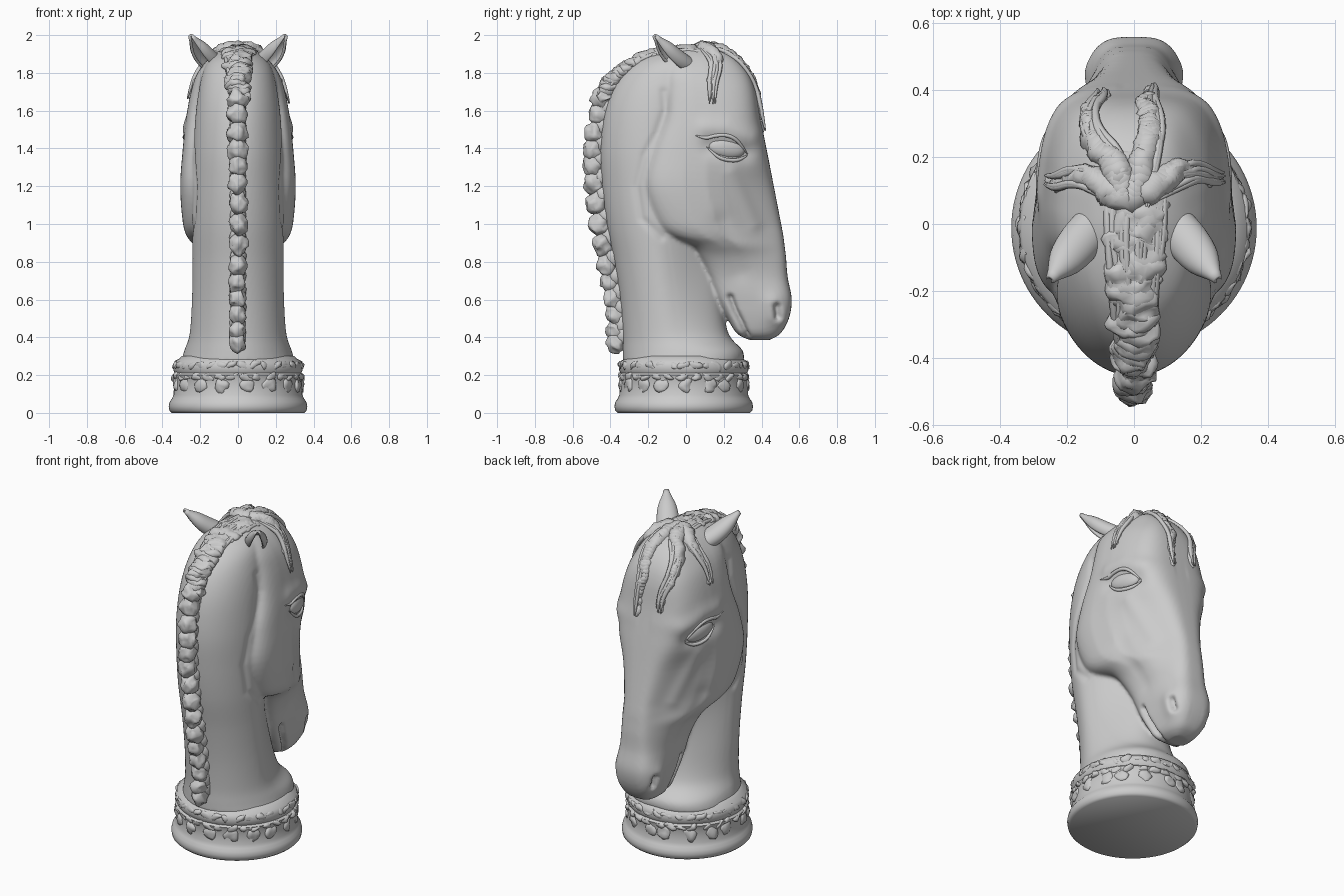
import bpy, bmesh, math, random
from mathutils import Vector, Matrix, noise
from mathutils.bvhtree import BVHTree

if "Cube" in bpy.data.objects:
    bpy.data.objects.remove(bpy.data.objects["Cube"])

random.seed(4)


def finish(bm, name):
    bmesh.ops.recalc_face_normals(bm, faces=bm.faces)
    me = bpy.data.meshes.new(name)
    bm.to_mesh(me)
    bm.free()
    me.shade_smooth()
    ob = bpy.data.objects.new(name, me)
    bpy.context.collection.objects.link(ob)
    return ob


def spline(pts, t):
    """Catmull-Rom sample of a list of tuples, t in 0..1"""
    f = t * (len(pts) - 1)
    i = min(int(f), len(pts) - 2)
    u = f - i
    a, b, c, d = (pts[max(0, min(len(pts) - 1, i + k))] for k in (-1, 0, 1, 2))
    return [0.5 * (2 * q + (r - p) * u + (2 * p - 5 * q + 4 * r - s) * u * u
            + (3 * q - p - 3 * r + s) * u ** 3) for p, q, r, s in zip(a, b, c, d)]


def skin(bm, rings):
    for r0, r1 in zip(rings, rings[1:]):
        for i in range(len(r0)):
            j = (i + 1) % len(r0)
            bm.faces.new((r0[i], r0[j], r1[j], r1[i]))
    bm.faces.new(rings[0])
    bm.faces.new(rings[-1])


def loft(bm, stations, n_rear, n_front, steps=70):
    """Horizontal sections: z, y rear, y front, half width rear, half width front"""
    rings = []
    for k in range(steps + 1):
        z, yr, yf, w, wf = spline(stations, k / steps)
        ring = []
        for i in range(64):
            a = math.tau * i / 64
            c, s = math.cos(a), math.sin(a)
            n = n_front if c > 0 else n_rear
            cy = math.copysign(abs(c) ** (2 / n), c)
            t = max(0, ((cy + 1) / 2 - .35) / .65)
            wid = w + (wf - w) * t * t * (3 - 2 * t)
            x = wid * math.copysign(abs(s) ** (2 / n), s)
            ring.append(bm.verts.new((x, (yr + yf) / 2 + cy * (yf - yr) / 2, z)))
        rings.append(ring)
    skin(bm, rings)


def blob(bm, loc, scale, rot=Matrix(), rough=0.0, sub=3):
    m = Matrix.Translation(loc) @ rot @ Matrix.Diagonal((*scale, 1))
    for v in bmesh.ops.create_icosphere(bm, subdivisions=sub, radius=1, matrix=m)['verts']:
        v.co += noise.noise_vector(v.co * 28) * rough


def tube(name, pts, radius, taper=0.25):
    cu = bpy.data.curves.new(name, 'CURVE')
    cu.dimensions = '3D'
    cu.bevel_depth = radius
    cu.bevel_resolution = 1
    cu.resolution_u = 5
    cu.use_fill_caps = True
    sp = cu.splines.new('NURBS')
    sp.points.add(len(pts) - 1)
    for i, (p, q) in enumerate(zip(sp.points, pts)):
        p.co = (*q, 1)
        p.radius = 1 if 0 < i < len(pts) - 1 else taper
    sp.use_endpoint_u = True
    sp.order_u = 3
    ob = bpy.data.objects.new(name, cu)
    bpy.context.collection.objects.link(ob)


# Neck and head fused into one smooth body
neck = [(.27, -.335, .305, .30, .30), (.33, -.335, .30, .285, .28), (.42, -.335, .225, .26, .22),
        (.6, -.35, .19, .25, .17), (.8, -.38, .17, .248, .14), (1.0, -.42, .15, .248, .17),
        (1.2, -.445, .15, .245, .2), (1.4, -.455, .15, .24, .2), (1.6, -.43, .15, .225, .2),
        (1.75, -.37, .15, .20, .2), (1.85, -.28, .15, .165, .16), (1.91, -.17, .15, .10, .1),
        (1.93, -.08, .1, .04, .04)]
head = [(.385, .34, .44, .05, .05), (.42, .27, .50, .10, .09), (.50, .22, .545, .125, .125),
        (.60, .165, .56, .14, .14), (.72, .115, .538, .155, .125), (.82, .065, .53, .19, .12),
        (.885, .02, .522, .235, .12), (.94, -.11, .515, .275, .125), (1.02, -.185, .50, .295, .135),
        (1.2, -.24, .465, .307, .18), (1.38, -.205, .43, .295, .25), (1.55, -.14, .395, .277, .25),
        (1.7, -.12, .37, .25, .215), (1.8, -.12, .33, .215, .17), (1.88, -.1, .26, .15, .13),
        (1.93, -.05, .17, .08, .07)]
bm = bmesh.new()
loft(bm, neck, 1.95, 2.4)
loft(bm, head, 4.5, 3.3)
raw = finish(bm, "raw_body")
rm = raw.modifiers.new("fuse", 'REMESH')
rm.mode = 'VOXEL'
rm.voxel_size = 0.011
sm = raw.modifiers.new("soften", 'SMOOTH')
sm.iterations = 4
me = bpy.data.meshes.new_from_object(raw.evaluated_get(bpy.context.evaluated_depsgraph_get()))
bpy.data.objects.remove(raw)

# Carved strokes on both sides: (y, z) path, radius, depth (negative raises)
strokes = [
    ([(-.12, 1.7), (-.11, 1.6), (-.155, 1.48), (-.225, 1.36), (-.262, 1.2), (-.235, 1.03), (-.13, .93)],
     .02, .008),
    ([(.10, 1.51), (.22, 1.51), (.34, 1.46)], .05, -.012),
    ([(.13, 1.41), (.31, 1.38)], .05, .018),
    ([(.235, .61), (.26, .54), (.295, .47), (.32, .41)], .015, .03),
    ([(.46, .58), (.47, .52)], .05, -.012),
    ([(.482, .56), (.487, .51)], .018, .035),
    ([(.24, 1.27), (.36, 1.0)], .04, -.008),
    ([(.19, 1.0), (.28, .75)], .06, .010)]
bm = bmesh.new()
bm.from_mesh(me)
bm.normal_update()
segs = [([(Vector(a), Vector(b) - Vector(a)) for a, b in zip(p, p[1:])], r, d) for p, r, d in strokes]
moves = []
for v in bm.verts:
    if abs(v.co.x) < .04:
        continue
    q, push = v.co.yz, 0
    for seg, r, d in segs:
        dist = min((q - a - ab * max(0, min(1, (q - a).dot(ab) / ab.dot(ab)))).length for a, ab in seg)
        if dist < 2.5 * r:
            push += d * math.exp(-(dist / r) ** 2)
    if push:
        moves.append((v, v.normal * push))
for v, m in moves:
    v.co -= m
bm.normal_update()
tree = BVHTree.FromBMesh(bm)
finish(bm, "head_and_neck")


def side(y, z, s, lift=0.0):
    hit = tree.ray_cast(Vector((1, y, z)), Vector((-1, 0, 0)))[0]
    return Vector((s * ((hit.x if hit else .2) + lift), y, z))


def snap(p, lift):
    co, no = tree.find_nearest(Vector(p))[:2]
    return co + no * lift


for s, tag in ((1, "right"), (-1, "left")):
    # Eye and eyelids
    bm = bmesh.new()
    blob(bm, side(.215, 1.40, s, -.012), (.032, .1, .053),
         Matrix.Rotation(math.radians(-9), 4, 'X') @ Matrix.Rotation(s * math.radians(12), 4, 'Z'))
    finish(bm, "eye_" + tag)
    for part, path in (("upper_lid", [(.05, 1.47), (.10, 1.45), (.15, 1.468), (.22, 1.472), (.28, 1.44), (.325, 1.37)]),
                       ("lower_lid", [(.11, 1.41), (.16, 1.355), (.23, 1.335), (.29, 1.34), (.325, 1.365)])):
        tube(part + "_" + tag, [side(y, z, s, .001) for y, z in path], .011)

    # Cupped ear, open backward and outward
    bm = bmesh.new()
    base, tip = Vector((.075, .055, 1.815)), Vector((.25, -.165, 1.995))
    axis = (tip - base).normalized()
    op = Vector((.6, -.8, -.1))
    A = (op - axis * op.dot(axis)).normalized()
    B = axis.cross(A)
    grid = []
    for k in range(17):
        u = k / 16
        r = spline([(.05,), (.054,), (.057,), (.045,), (.008,)], u)[0]
        c = base.lerp(tip, u) - Vector((0, 0, .03 * math.sin(math.pi * u)))
        row = []
        for i in range(25):
            a = math.radians(40 + 280 * i / 24)
            p = c + A * (r * .8 * math.cos(a)) + B * (r * math.sin(a))
            row.append(bm.verts.new((s * p.x, p.y, p.z)))
        grid.append(row)
    for r0, r1 in zip(grid, grid[1:]):
        for i in range(24):
            bm.faces.new((r0[i], r0[i + 1], r1[i + 1], r1[i]))
    ear = finish(bm, "ear_" + tag)
    sol = ear.modifiers.new("thickness", 'SOLIDIFY')
    sol.thickness = .014
    sol.offset = 0

# Braided mane down the back of the neck
line = [(-.37, .37), (-.38, .55), (-.415, .75), (-.46, 1.0), (-.49, 1.25), (-.485, 1.45), (-.445, 1.66)]
bm = bmesh.new()
for i in range(15):
    y, z = spline(line, i / 14)
    k = .85 + .25 * i / 14
    blob(bm, (random.uniform(-.006, .006), y, z), (.05 * k, .055 * k, .06),
         Matrix.Rotation(.35, 4, 'X'), .016)
    blob(bm, (0, y + .045, z + .04), (.045, .06, .06), Matrix(), .01, 2)
finish(bm, "mane_braid")

# Loose hair over the crown
crest = [(-.43, 1.68), (-.385, 1.765), (-.3, 1.84), (-.18, 1.9), (-.06, 1.92), (.06, 1.92), (.17, 1.9)]
bm = bmesh.new()
for i in range(30):
    t = i / 29
    y, z = spline(crest, t)
    blob(bm, (random.uniform(-.012, .012), y, z - .01), (.055 + .045 * t, .06, .035), Matrix(), .018)
finish(bm, "crown_hair")
for i in range(14):
    x = random.uniform(-.08, .08)
    pts = [Vector((x * (.5 + .13 * k) + random.uniform(-.012, .012), y, z + .02 - abs(x) * .3))
           for k, (y, z) in enumerate(crest)]
    tube("crown_strand", pts, .012)

# Forelock locks of rough hair, laid on the head
locks = [[(.0, .08, 1.93), (.03, .2, 1.9), (.05, .29, 1.84), (.035, .35, 1.72), (.05, .39, 1.58), (.05, .4, 1.5)],
         [(-.03, .08, 1.93), (-.06, .18, 1.9), (-.12, .25, 1.83), (-.13, .32, 1.74), (-.09, .37, 1.62), (-.1, .38, 1.55)],
         [(.04, .1, 1.93), (.11, .15, 1.88), (.17, .16, 1.84), (.22, .14, 1.76), (.24, .14, 1.65)],
         [(-.04, .08, 1.93), (-.11, .13, 1.88), (-.17, .14, 1.84), (-.22, .12, 1.76), (-.24, .13, 1.67)]]
bm = bmesh.new()
for lock in locks:
    for i in range(40):
        t = i / 39
        k = .05 - .03 * t
        blob(bm, snap(spline(lock, t), -.012), (k, k, k), Matrix(), .014, 2)
finish(bm, "forelock")
for lock in locks:
    for i in range(6):
        off = Vector([random.uniform(-.045, .045) for _ in range(3)])
        tube("forelock_strand", [snap(Vector(p) + off * (1 - .15 * k), .014) for k, p in enumerate(lock)], .012)

# Turned plinth
prof = [(.35, 0), (.363, .012), (.367, .035), (.362, .058), (.35, .075), (.341, .095), (.338, .18),
        (.345, .2), (.334, .21), (.342, .225), (.343, .25), (.335, .275), (.31, .288), (.30, .30), (.2, .31)]
bm = bmesh.new()
skin(bm, [[bm.verts.new((r * math.cos(math.tau * i / 96), r * math.sin(math.tau * i / 96) - .012, z))
           for i in range(96)] for r, z in prof])
plinth = finish(bm, "plinth")
bpy.context.view_layer.objects.active = plinth
plinth.select_set(True)
bpy.ops.object.shade_smooth_by_angle(angle=math.radians(50))

# Leaf relief around the plinth: large leaves, small leaves, wreath band
bm = bmesh.new()
for row, (count, z, r, size) in enumerate([(17, .145, .334, .05), (30, .19, .334, .045), (34, .25, .332, .05)]):
    for i in range(count):
        a = math.tau * (i + random.uniform(-.2, .2)) / count
        tilt = random.uniform(-.5, .5)
        rot = Matrix.Rotation(a, 4, 'Z') @ Matrix.Rotation(tilt, 4, 'X')
        high = size * (.8 if row == 0 else .4)
        blob(bm, (r * math.cos(a), r * math.sin(a) - .012, z), (.016, size * .8, high), rot, .014, 2)
finish(bm, "leaf_relief")
